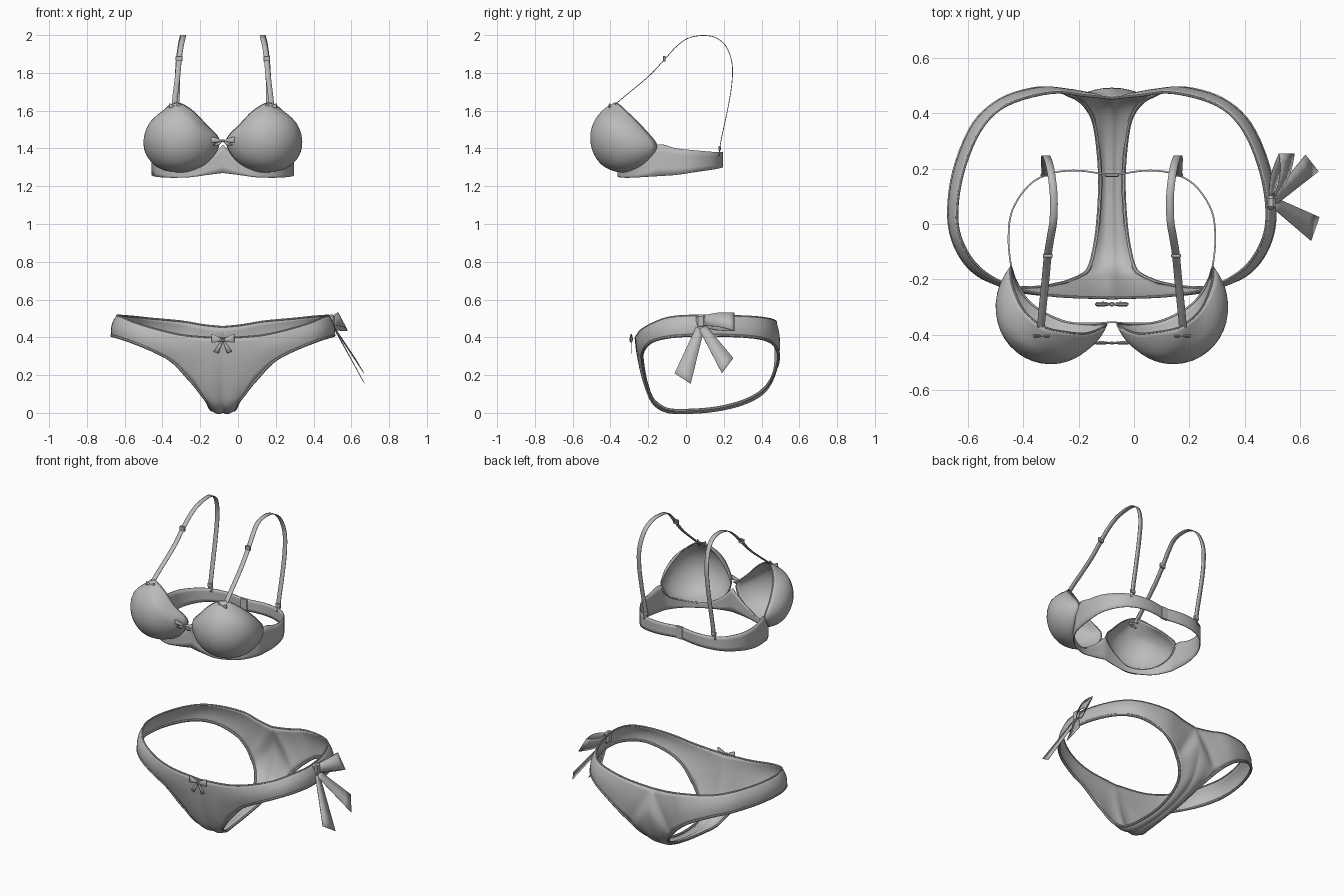
import bpy, bmesh, math
from mathutils import Vector as V

if "Cube" in bpy.data.objects:
    bpy.data.objects.remove(bpy.data.objects["Cube"])

AX = -0.08  # symmetry axis of both garments
MAT = bpy.data.materials.new("soft_grey")
MAT.diffuse_color = (0.5, 0.5, 0.5, 1)
MAT.use_nodes = True
MAT.node_tree.nodes["Principled BSDF"].inputs["Base Color"].default_value = MAT.diffuse_color


def smooth_path(pts, n, closed=False):
    """Catmull-Rom samples, n per segment."""
    p = [V(q) for q in pts]
    k = len(p)
    out = []
    for i in range(k if closed else k - 1):
        if closed:
            a, b, c, d = (p[(i + j) % k] for j in (-1, 0, 1, 2))
        else:
            b, c = p[i], p[i + 1]
            a = p[i - 1] if i else b * 2 - c
            d = p[i + 2] if i + 2 < k else c * 2 - b
        for s in range(n):
            t = s / n
            out.append(0.5 * (2 * b + (c - a) * t + (2 * a - 5 * b + 4 * c - d) * t ** 2
                              + (3 * b - a - 3 * c + d) * t ** 3))
    return out if closed else out + [p[-1]]


def sheet(name, rows, wrap=False, mirror=True, thick=0.006, loc=(AX, 0, 0)):
    """Cloth surface through rows of points."""
    bm = bmesh.new()
    g = [[bm.verts.new(q) for q in r] for r in rows]
    m = len(g[0])
    for i in range(len(g) - 1):
        for j in range(m if wrap else m - 1):
            k = (j + 1) % m
            bm.faces.new((g[i][j], g[i][k], g[i + 1][k], g[i + 1][j]))
    bmesh.ops.remove_doubles(bm, verts=bm.verts, dist=1e-5)
    bmesh.ops.recalc_face_normals(bm, faces=bm.faces)
    me = bpy.data.meshes.new(name)
    bm.to_mesh(me)
    bm.free()
    me.materials.append(MAT)
    ob = bpy.data.objects.new(name, me)
    ob.location = loc
    bpy.context.collection.objects.link(ob)
    if mirror:
        ob.modifiers.new("mirror", 'MIRROR').merge_threshold = 0.002
    if thick:
        so = ob.modifiers.new("thickness", 'SOLIDIFY')
        so.thickness, so.offset = thick, 0
    bpy.ops.object.select_all(action='DESELECT')
    bpy.context.view_layer.objects.active = ob
    ob.select_set(True)
    bpy.ops.object.shade_smooth_by_angle(angle=math.radians(40))
    return ob


def tube(name, path, r, closed=True, mirror=True):
    """Round piping along a path."""
    rows = []
    n = len(path)
    for i, p in enumerate(path):
        a = path[(i + 1) % n] if closed or i < n - 1 else p
        b = path[i - 1] if closed or i else p
        t = (a - b).normalized()
        u = t.cross(V((0.31, 0.22, 0.92))).normalized()
        w = t.cross(u)
        rows.append([p + r * (math.cos(h) * u + math.sin(h) * w)
                     for h in (math.tau * q / 8 for q in range(8))])
    if closed:
        rows.append(rows[0])
    return sheet(name, rows, wrap=True, mirror=mirror, thick=0)


def block(name, centre, size, mirror=True, bevel=0.003):
    x, y, z = (s / 2 for s in size)
    ring = [(-x, -y), (x, -y), (x, y), (-x, y)]
    c = V(centre)
    rows = [[c] * 4] + [[c + V((a, b, h)) for a, b in ring] for h in (-z, z)] + [[c] * 4]
    rows[0] = [c - V((0, 0, z))] * 4
    rows[3] = [c + V((0, 0, z))] * 4
    bm_rows = [[V(q) for q in r] for r in rows]
    me = bpy.data.meshes.new(name)
    bm = bmesh.new()
    vs = [[bm.verts.new(q) for q in r] for r in bm_rows[1:3]]
    bm.faces.new(vs[0][::-1])
    bm.faces.new(vs[1])
    for j in range(4):
        k = (j + 1) % 4
        bm.faces.new((vs[0][j], vs[0][k], vs[1][k], vs[1][j]))
    bm.to_mesh(me)
    bm.free()
    me.materials.append(MAT)
    ob = bpy.data.objects.new(name, me)
    ob.location = (AX, 0, 0)
    bpy.context.collection.objects.link(ob)
    if mirror:
        ob.modifiers.new("mirror", 'MIRROR')
    ob.modifiers.new("bevel", 'BEVEL').width = bevel


def bow(name, c, w, h, drop, mirror=False):
    """Small ribbon bow: two looped wings, two tails and a knot."""
    c = V(c)
    for s, side in ((-1, "left"), (1, "right")):
        wing = []
        for t, wide, deep in ((0.08, 0.25, 0.1), (0.5, 0.7, 0.3), (0.9, 1, 0.25), (1, 0.95, 0.05)):
            wing.append([c + V((s * w * t, -deep * h * math.cos(a) * 0.6,
                                wide * h / 2 * math.sin(a) + h * 0.25 * t))
                         for a in (math.tau * q / 10 for q in range(10))])
        sheet(f"{name}_{side}_loop", wing, wrap=True, mirror=mirror, thick=0.002)
        tail = [[c + V((s * w * (t * 0.6 + e * 0.22 * t), 0, -drop * t + e * h * 0.12))
                 for e in (-1, 1)] for t in (0, 0.5, 1)]
        sheet(f"{name}_{side}_tail", tail, mirror=mirror, thick=0.003)
    block(name + "_knot", c, (w * 0.25, h * 0.35, h * 0.45), mirror)


# ---- bra cups: domes spreading from a rim curve to the front pole
rim = smooth_path([(0.02, -0.365, 1.44), (0.07, -0.365, 1.34), (0.18, -0.35, 1.28), (0.29, -0.29, 1.285),
                   (0.345, -0.21, 1.33), (0.365, -0.155, 1.41), (0.36, -0.22, 1.50), (0.32, -0.31, 1.59),
                   (0.25, -0.37, 1.64), (0.17, -0.39, 1.605), (0.09, -0.395, 1.525)], 6, True)
mid, pole = V((0.222, -0.31, 1.455)), V((0.03, -1, 0.0)).normalized()
rows = []
for i in range(15):
    t = i / 14
    rows.append([mid + (q - mid).normalized().slerp(pole, t) *
                 ((q - mid).length * (1 - min(1, t * 2.2)) + 0.194 * min(1, t * 2.2)) for q in rim])
sheet("bra_cup", rows, wrap=True)
tube("cup_edge", rim, 0.004)

# ---- bra band: x, y, lower z, upper z
band = [(0, -0.355, 1.27, 1.42), (0.08, -0.36, 1.26, 1.34), (0.18, -0.35, 1.247, 1.285),
        (0.29, -0.29, 1.245, 1.29), (0.35, -0.205, 1.25, 1.34), (0.365, -0.15, 1.253, 1.42),
        (0.374, -0.05, 1.26, 1.40), (0.36, 0.05, 1.275, 1.39), (0.30, 0.14, 1.288, 1.382),
        (0.22, 0.183, 1.297, 1.38), (0.12, 0.193, 1.302, 1.38), (0, 0.175, 1.305, 1.38)]
low = smooth_path([(x, y, a) for x, y, a, b in band], 5)
top = smooth_path([(x, y, b) for x, y, a, b in band], 5)
sheet("bra_band", [[a.lerp(b, k / 4) for a, b in zip(low, top)] for k in range(5)])
block("back_clasp", (0, 0.177, 1.342), (0.05, 0.014, 0.08), False)

# ---- shoulder straps
strap = smooth_path([(0.255, -0.385, 1.62), (0.255, -0.35, 1.655), (0.24, -0.2, 1.78), (0.232, -0.115, 1.87),
                     (0.222, -0.05, 1.94), (0.212, 0.01, 1.983), (0.21, 0.09, 1.998), (0.216, 0.16, 1.985),
                     (0.226, 0.215, 1.935), (0.237, 0.245, 1.84), (0.242, 0.24, 1.72), (0.242, 0.215, 1.58),
                     (0.24, 0.185, 1.44), (0.24, 0.175, 1.36)], 5)
sheet("shoulder_strap", [[p + V((e * 0.014, 0, 0)) for p in strap] for e in (-1, 1)], thick=0.004)
block("strap_slider", (0.232, -0.115, 1.875), (0.036, 0.014, 0.03))
block("strap_ring", (0.24, 0.178, 1.40), (0.036, 0.012, 0.025))
bow("strap_bow", (0.255, -0.405, 1.62), 0.03, 0.025, 0.02, True)

# ---- bow between the cups
bow("centre_bow", (0, -0.43, 1.44), 0.065, 0.03, 0.025)
tube("centre_bow_cord", [V((-0.06, -0.43, 1.44)), V((0.06, -0.43, 1.44))], 0.003, False, False)

# ---- briefs: each half stretched from waist and centre line to the leg opening
waist = [(0, -0.268, 0.395), (0.2, -0.26, 0.41), (0.34, -0.235, 0.44), (0.46, -0.175, 0.475),
         (0.53, -0.09, 0.505), (0.56, 0.02, 0.515), (0.54, 0.18, 0.515), (0.475, 0.34, 0.51),
         (0.38, 0.43, 0.50), (0.22, 0.475, 0.485), (0.1, 0.465, 0.465), (0, 0.455, 0.455)]
centre = [waist[-1], (0, 0.49, 0.33), (0, 0.465, 0.2), (0, 0.41, 0.11), (0, 0.3, 0.05), (0, 0.15, 0.016),
          (0, 0, 0.004), (0, -0.1, 0.01), (0, -0.165, 0.05), (0, -0.21, 0.15), (0, -0.245, 0.27), waist[0]]
leg = [(0.18, -0.215, 0.18), (0.265, -0.23, 0.27), (0.36, -0.228, 0.325), (0.48, -0.185, 0.375),
       (0.555, -0.1, 0.40), (0.588, 0.02, 0.41), (0.57, 0.19, 0.41), (0.50, 0.36, 0.40),
       (0.40, 0.45, 0.375), (0.28, 0.488, 0.32), (0.2, 0.485, 0.26), (0.15, 0.465, 0.21),
       (0.12, 0.45, 0.175), (0.09, 0.42, 0.135), (0.065, 0.37, 0.095), (0.05, 0.28, 0.055),
       (0.042, 0.15, 0.025), (0.05, 0, 0.014), (0.065, -0.1, 0.02), (0.085, -0.165, 0.06),
       (0.115, -0.19, 0.1), (0.145, -0.203, 0.14)]
waist_line = smooth_path(waist, 5)
outer = waist_line + smooth_path(centre, 5)[1:-1]
inner = smooth_path(leg, 5, True)
hub = V((0, 0.1, 0.35))
rows = []
for i in range(9):
    t = i / 8
    row = []
    for a, b in zip(outer, inner):
        p = a.lerp(b, t)
        puff = (p - hub).normalized() * 0.012 * math.sin(math.pi * t)
        puff.x *= min(1, p.x / 0.05)
        row.append(p + puff)
    rows.append(row)
sheet("briefs", rows, wrap=True)
tube("leg_trim", inner, 0.008)
tube("waist_trim", waist_line, 0.005, False)
bow("waist_bow", (0, -0.29, 0.385), 0.06, 0.045, 0.065)


# ---- side tie: knot, one loop and two tails
def ribbon(name, a, b, c, d, bulge=(0, 0, 0)):
    a, b, c, d = map(V, (a, b, c, d))
    rows = [[a.lerp(c, t) + V(bulge) * math.sin(math.pi * t), b.lerp(d, t) + V(bulge) * math.sin(math.pi * t)]
            for t in (i / 6 for i in range(7))]
    sheet(name, rows, mirror=False, thick=0.003, loc=(0, 0, 0))


ribbon("tie_front_tail", (0.5, 0.06, 0.47), (0.5, 0.1, 0.46), (0.64, -0.06, 0.21), (0.67, 0.025, 0.155))
ribbon("tie_back_tail", (0.5, 0.06, 0.46), (0.5, 0.1, 0.47), (0.667, 0.19, 0.21), (0.62, 0.25, 0.29))
ribbon("tie_loop_outer", (0.5, 0.09, 0.515), (0.51, 0.09, 0.46), (0.525, 0.255, 0.53), (0.58, 0.255, 0.435),
       (0.015, 0, 0.008))
ribbon("tie_loop_inner", (0.49, 0.09, 0.51), (0.5, 0.09, 0.455), (0.525, 0.255, 0.53), (0.58, 0.255, 0.435),
       (-0.012, 0, -0.008))
block("tie_knot", (0.495 - AX, 0.078, 0.485), (0.035, 0.05, 0.07), False, 0.01)
